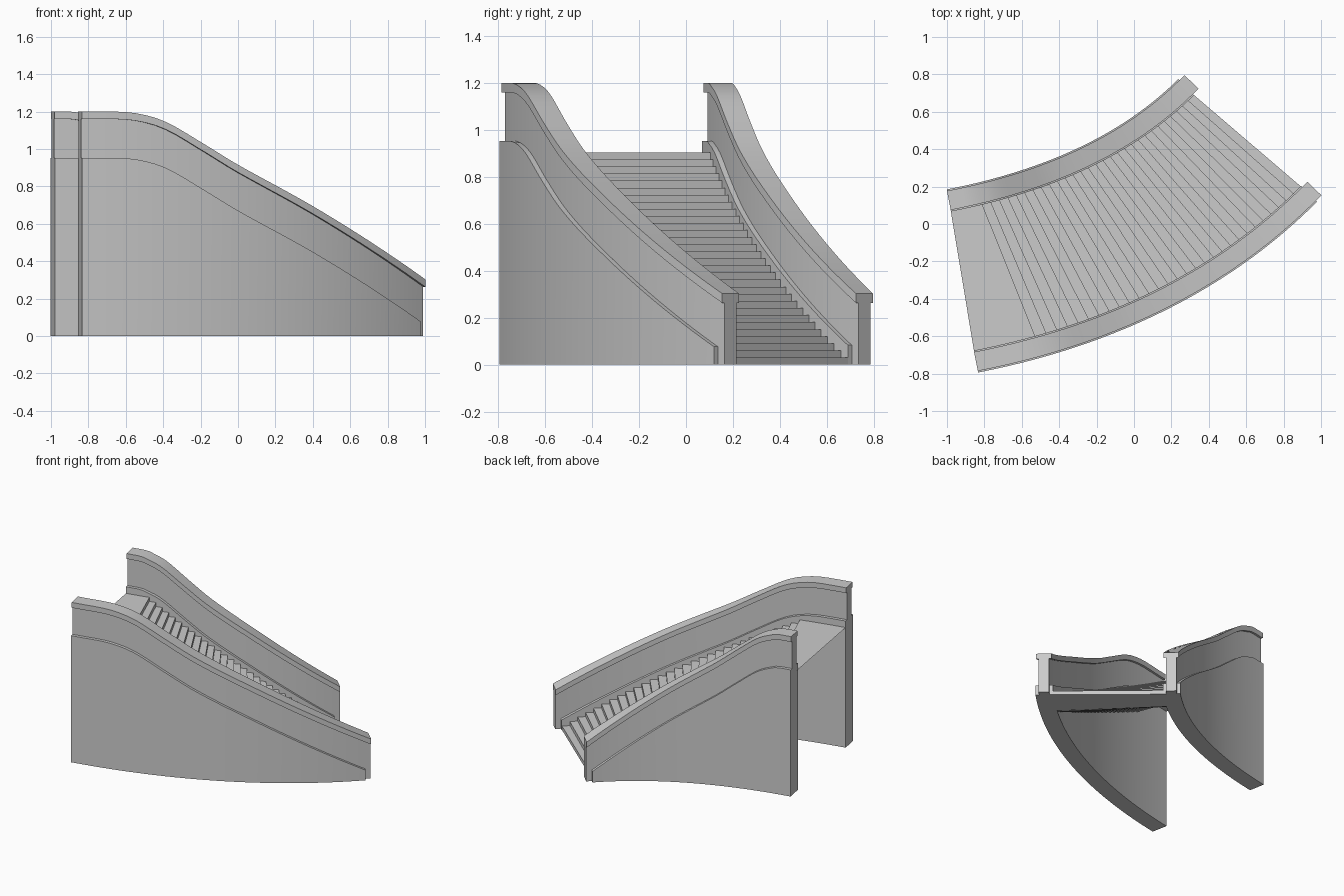
import bpy
import bmesh
from math import cos, sin, radians
from mathutils import Vector

cube = bpy.data.objects.get("Cube")
if cube:
    bpy.data.objects.remove(cube, do_unlink=True)

stone = bpy.data.materials.new("grey stone")
stone.use_nodes = True
colour = (0.6, 0.6, 0.6, 1)
stone.diffuse_color = colour
stone.node_tree.nodes["Principled BSDF"].inputs["Base Color"].default_value = colour

SEGMENTS = 36
STEPS = 30
LANDING = 0.904
THICKNESS = 0.13
START_DIR = Vector((cos(radians(11)), sin(radians(11))))
END_DIR = Vector((cos(radians(46)), sin(radians(46))))
# Handrail height along the flight: level, a quick dip, then a steady slope
RAIL = ((0, 1.2), (0.08, 1.2), (0.15, 1.188), (0.22, 1.145), (0.32, 1.03),
        (0.42, 0.912), (0.64, 0.687), (1, 0.303))


def make_path(start, end):
    """Plan curve of one wall: returns a function giving point and side vector."""
    p0, p3 = Vector(start), Vector(end)
    reach = (p3 - p0).length * 0.343
    p1, p2 = p0 + START_DIR * reach, p3 - END_DIR * reach

    def path(t):
        r = 1 - t
        point = p0 * r**3 + p1 * 3 * r * r * t + p2 * 3 * r * t * t + p3 * t**3
        along = ((p1 - p0) * r * r + (p2 - p1) * 2 * r * t + (p3 - p2) * t * t).normalized()
        return point, Vector((along.y, -along.x))
    return path


def rail_slope(i):
    """Smooth slope at a rail point, level beside the flat part."""
    if i < 2:
        return 0
    a, b = RAIL[i - 1], RAIL[min(i + 1, len(RAIL) - 1)]
    return (b[1] - a[1]) / (b[0] - a[0])


def outer_height(t):
    i = max(k for k in range(len(RAIL) - 1) if RAIL[k][0] <= t)
    (t0, z0), (t1, z1) = RAIL[i], RAIL[i + 1]
    span = t1 - t0
    u = (t - t0) / span
    ease = u * u * (3 - 2 * u)
    bend = rail_slope(i) * u * (1 - u) ** 2 - rail_slope(i + 1) * u * u * (1 - u)
    return z0 + (z1 - z0) * ease + span * bend


def inner_height(t):
    """The landing takes a smaller share of the shorter inner wall."""
    return outer_height(min(1.5 * t, 0.062 + 0.938 * t))


def finish(name, bm, smooth):
    mesh = bpy.data.meshes.new(name)
    bm.to_mesh(mesh)
    bm.free()
    obj = bpy.data.objects.new(name, mesh)
    bpy.context.collection.objects.link(obj)
    mesh.materials.append(stone)
    if smooth:
        bpy.ops.object.select_all(action='DESELECT')
        obj.select_set(True)
        bpy.context.view_layer.objects.active = obj
        bpy.ops.object.shade_smooth_by_angle(angle=radians(30))


def sweep(name, path, half_width, bottom, top, end=1.0):
    """Rectangular section following the path between two height functions."""
    bm = bmesh.new()
    rings = []
    for i in range(SEGMENTS + 1):
        t = end * i / SEGMENTS
        point, side = path(t)
        corners = ((-1, bottom), (1, bottom), (1, top), (-1, top))
        rings.append([bm.verts.new((*(point + side * half_width * s), h(t)))
                      for s, h in corners])
    for a, b in zip(rings, rings[1:]):
        for k in range(4):
            n = (k + 1) % 4
            bm.faces.new((a[k], a[n], b[n], b[k]))
    bm.faces.new(rings[0])
    bm.faces.new(rings[-1])
    bmesh.ops.recalc_face_normals(bm, faces=bm.faces)
    finish(name, bm, True)


def ground(t):
    return 0.0


# Walls: wide base, narrower parapet and overhanging handrail
inner = make_path((-0.99, 0.126), (0.307, 0.76))
outer = make_path((-0.845, -0.735), (0.964, 0.19))
for label, path, height, end in (("inner", inner, inner_height, 0.973),
                                 ("outer", outer, outer_height, 0.981)):
    sweep(label + "_wall_base", path, 0.06, ground, lambda t: height(t) - 0.247, end)
    sweep(label + "_parapet", path, 0.036, ground, lambda t: height(t) - 0.03)
    sweep(label + "_handrail", path, 0.052, lambda t: height(t) - 0.04, height)


def stair_sheet(name, profile, upward):
    """Folded sheet between the walls through (inner t, outer t, height) rows."""
    bm = bmesh.new()
    rows = []
    for t_in, t_out, z in profile:
        (pa, sa), (pb, sb) = inner(t_in), outer(t_out)
        rows.append((bm.verts.new((*(pa + sa * 0.04), z)),
                     bm.verts.new((*(pb - sb * 0.04), z))))
    for a, b in zip(rows, rows[1:]):
        bm.faces.new((a[0], a[1], b[1], b[0]))
    bm.normal_update()
    if (sum(f.normal.z for f in bm.faces) > 0) != upward:
        bmesh.ops.reverse_faces(bm, faces=bm.faces)
    finish(name, bm, False)


# Stairs: risers and treads ending in a thin landing, with a stepped underside
treads, soffit = [], []
for i in range(STEPS):
    f = i / (STEPS - 1)
    bow = f * (1 - f)
    t_in = 0.972 + (0.112 - 0.972) * f + 0.06 * bow
    t_out = 0.98 + (0.165 - 0.98) * f + 0.05 * bow
    low, high = LANDING * i / STEPS, LANDING * (i + 1) / STEPS
    treads += [(t_in, t_out, low), (t_in, t_out, high)]
    if low > THICKNESS:
        soffit.append((t_in, t_out, low - THICKNESS))
        soffit.append((t_in, t_out, high - THICKNESS))
    elif i == 0 or high > THICKNESS:
        soffit.append((t_in, t_out, 0))
soffit.append((t_in, t_out, LANDING - 0.002))
treads.append((0, 0, LANDING))
stair_sheet("stair_treads_and_landing", treads, True)
stair_sheet("stair_underside", soffit, False)
